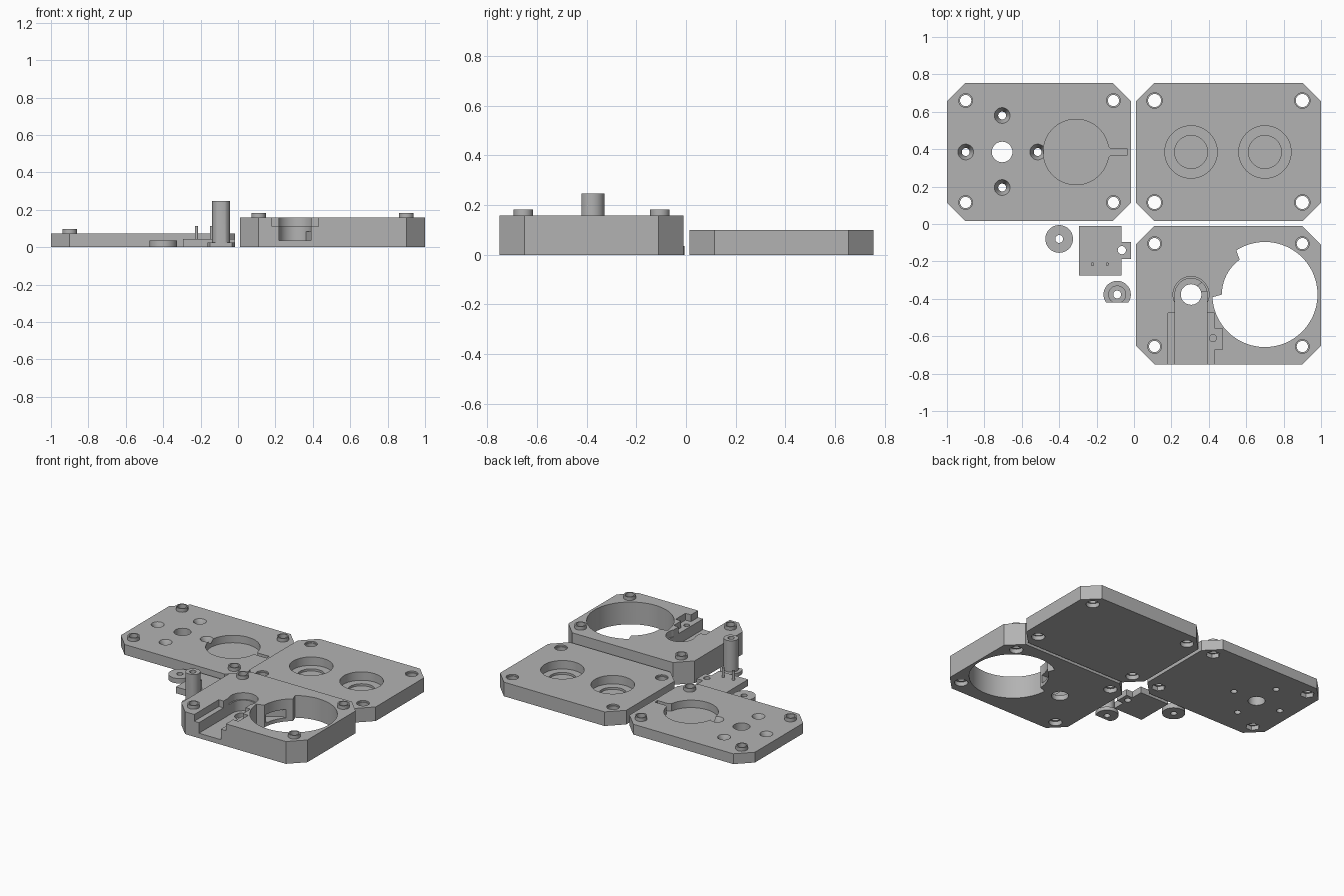
import bpy, bmesh, math

if "Cube" in bpy.data.objects:
    bpy.data.objects.remove(bpy.data.objects["Cube"])

grey = bpy.data.materials.new("plain_grey")
grey.diffuse_color = (0.45, 0.45, 0.45, 1)
grey.use_nodes = True
grey.node_tree.nodes["Principled BSDF"].inputs["Base Color"].default_value = grey.diffuse_color


def circle(x, y, r, n=48):
    return [(x + r * math.cos(2 * math.pi * i / n), y + r * math.sin(2 * math.pi * i / n)) for i in range(n)]


def rect(x0, x1, y0, y1):
    return [(x0, y0), (x1, y0), (x1, y1), (x0, y1)]


def plate_outline(x0, x1, y0, y1, c=0.1):
    return [(x0 + c, y0), (x1 - c, y0), (x1, y0 + c), (x1, y1 - c),
            (x1 - c, y1), (x0 + c, y1), (x0, y1 - c), (x0, y0 + c)]


def loft(name, low, high, z0, z1):
    """Solid between two outlines with equal point counts."""
    bm = bmesh.new()
    a = [bm.verts.new((x, y, z0)) for x, y in low]
    b = [bm.verts.new((x, y, z1)) for x, y in high]
    n = len(a)
    bm.faces.new(a[::-1])
    bm.faces.new(b)
    for i in range(n):
        j = (i + 1) % n
        bm.faces.new((a[i], a[j], b[j], b[i]))
    bmesh.ops.recalc_face_normals(bm, faces=bm.faces)
    me = bpy.data.meshes.new(name)
    bm.to_mesh(me)
    bm.free()
    ob = bpy.data.objects.new(name, me)
    bpy.context.collection.objects.link(ob)
    me.materials.append(grey)
    return ob


def prism(name, pts, z0, z1):
    return loft(name, pts, pts, z0, z1)


def combine(ob, other, op):
    mod = ob.modifiers.new("combine", 'BOOLEAN')
    mod.operation, mod.solver, mod.object = op, 'EXACT', other
    bpy.context.view_layer.objects.active = ob
    bpy.ops.object.modifier_apply(modifier=mod.name)
    bpy.data.objects.remove(other, do_unlink=True)


def cut(ob, pts, z0, z1):
    combine(ob, prism("cutter", pts, z0, z1), 'DIFFERENCE')


def add(ob, pts, z0, z1):
    combine(ob, prism("extra", pts, z0, z1), 'UNION')


def finish(ob):
    bpy.ops.object.select_all(action='DESELECT')
    ob.select_set(True)
    bpy.context.view_layer.objects.active = ob
    bpy.ops.object.shade_smooth_by_angle(angle=math.radians(30))


TOP_Y = (0.115, 0.66)
LOW_Y = (-0.655, -0.105)

# Base plate: raised bosses, hex nut recesses below
base = prism("base_plate", plate_outline(-1, -0.015, 0.015, 0.755), 0, 0.073)
for x in (-0.9, -0.11):
    for y in TOP_Y:
        add(base, circle(x, y, 0.039), 0.05, 0.098)
        cut(base, circle(x, y, 0.03), -0.1, 0.2)
        cut(base, circle(x, y, 0.046, 6), -0.1, 0.03)
# Motor pocket with wire channel
cut(base, circle(-0.31, 0.385, 0.175, 64), 0.02, 0.2)
cut(base, [(-0.16, 0.355), (-0.137, 0.358), (-0.12, 0.37), (-0.035, 0.37),
           (-0.035, 0.4), (-0.12, 0.4), (-0.137, 0.412), (-0.16, 0.415)], 0.02, 0.2)
# Mounting holes with countersinks
cut(base, circle(-0.705, 0.385, 0.055), -0.1, 0.2)
for x, y in ((-0.9, 0.385), (-0.515, 0.385), (-0.705, 0.58), (-0.705, 0.195)):
    cut(base, circle(x, y, 0.021), -0.1, 0.2)
    combine(base, loft("cutter", circle(x, y, 0.021), circle(x, y, 0.0455), 0.03, 0.08), 'DIFFERENCE')
finish(base)

# Cover plate with two stepped cups
cover = prism("cover_plate", plate_outline(0.01, 1, 0.015, 0.755), 0, 0.1)
for x in (0.11, 0.9):
    for y in TOP_Y:
        cut(cover, circle(x, y, 0.035), -0.1, 0.2)
        cut(cover, circle(x, y, 0.043), -0.1, 0.03)
        cut(cover, circle(x, y, 0.041), 0.09, 0.2)
for x in (0.305, 0.7):
    cut(cover, circle(x, 0.385, 0.14, 64), 0.04, 0.2)
    cut(cover, circle(x, 0.385, 0.088, 64), 0.025, 0.2)
finish(cover)

# Thick housing with bosses
housing = prism("housing", plate_outline(0.01, 1, -0.75, -0.01), 0, 0.158)
for x in (0.11, 0.9):
    for y in LOW_Y:
        add(housing, circle(x, y, 0.039), 0.1, 0.183)
        cut(housing, circle(x, y, 0.03), -0.1, 0.3)
        cut(housing, circle(x, y, 0.043), -0.1, 0.03)
# Large opening, narrower over one sector
opening = []
for i in range(120):
    d = i * 3
    r = 0.23 if 126 <= d <= 180 else 0.281
    opening.append((0.7 + r * math.cos(math.radians(d)), -0.377 + r * math.sin(math.radians(d))))
cut(housing, opening, -0.1, 0.3)
# Round-ended guide slot, through hole and stepped shelf
slot = [(0.305 + 0.086 * math.cos(math.pi * i / 24), -0.377 + 0.086 * math.sin(math.pi * i / 24))
        for i in range(25)] + [(0.219, -0.8), (0.391, -0.8)]
cut(housing, slot, 0.035, 0.3)
cut(housing, circle(0.305, -0.377, 0.096), 0.11, 0.3)
cut(housing, circle(0.305, -0.377, 0.055), -0.1, 0.3)
cut(housing, [(0.182, -0.8), (0.43, -0.8), (0.43, -0.67), (0.473, -0.67), (0.473, -0.56),
              (0.43, -0.56), (0.43, -0.475), (0.182, -0.475)], 0.11, 0.3)
cut(housing, circle(0.422, -0.61, 0.019, 24), 0.05, 0.3)
# Side passage from the slot to the large opening
cut(housing, [(0.34, -0.36), (0.5, -0.36), (0.57, -0.22), (0.5, -0.22), (0.34, -0.33)], 0.025, 0.085)
finish(housing)

# Loose washer
washer = prism("washer", circle(-0.4, -0.08, 0.074), 0, 0.035)
cut(washer, circle(-0.4, -0.08, 0.021, 32), -0.1, 0.1)
finish(washer)

# Sliding block with side tab and two pins
block = prism("slide_block", rect(-0.295, -0.066, -0.275, -0.01), 0, 0.045)
add(block, rect(-0.1, -0.017, -0.188, -0.095), 0, 0.045)
cut(block, circle(-0.065, -0.14, 0.022, 32), -0.1, 0.1)
for x in (-0.222, -0.142):
    add(block, circle(x, -0.215, 0.009, 16), 0.02, 0.113)
finish(block)


# Flanged post with one flat side
def flat_circle(r):
    return [(x, y) for x, y in circle(-0.09, -0.377, r, 64) if y > -0.42] 


def flat_side(r):
    w = math.sqrt(max(r * r - 0.043 ** 2, 0))
    a0 = math.atan2(-0.043, w)
    a1 = math.pi - a0
    return [(-0.09 + r * math.cos(a0 + (a1 - a0) * i / 47),
             -0.377 + r * math.sin(a0 + (a1 - a0) * i / 47)) for i in range(48)]


post = prism("flanged_post", flat_side(0.073), 0, 0.025)
add(post, flat_side(0.048), 0.01, 0.247)
cut(post, circle(-0.09, -0.377, 0.021, 32), -0.1, 0.4)
finish(post)
